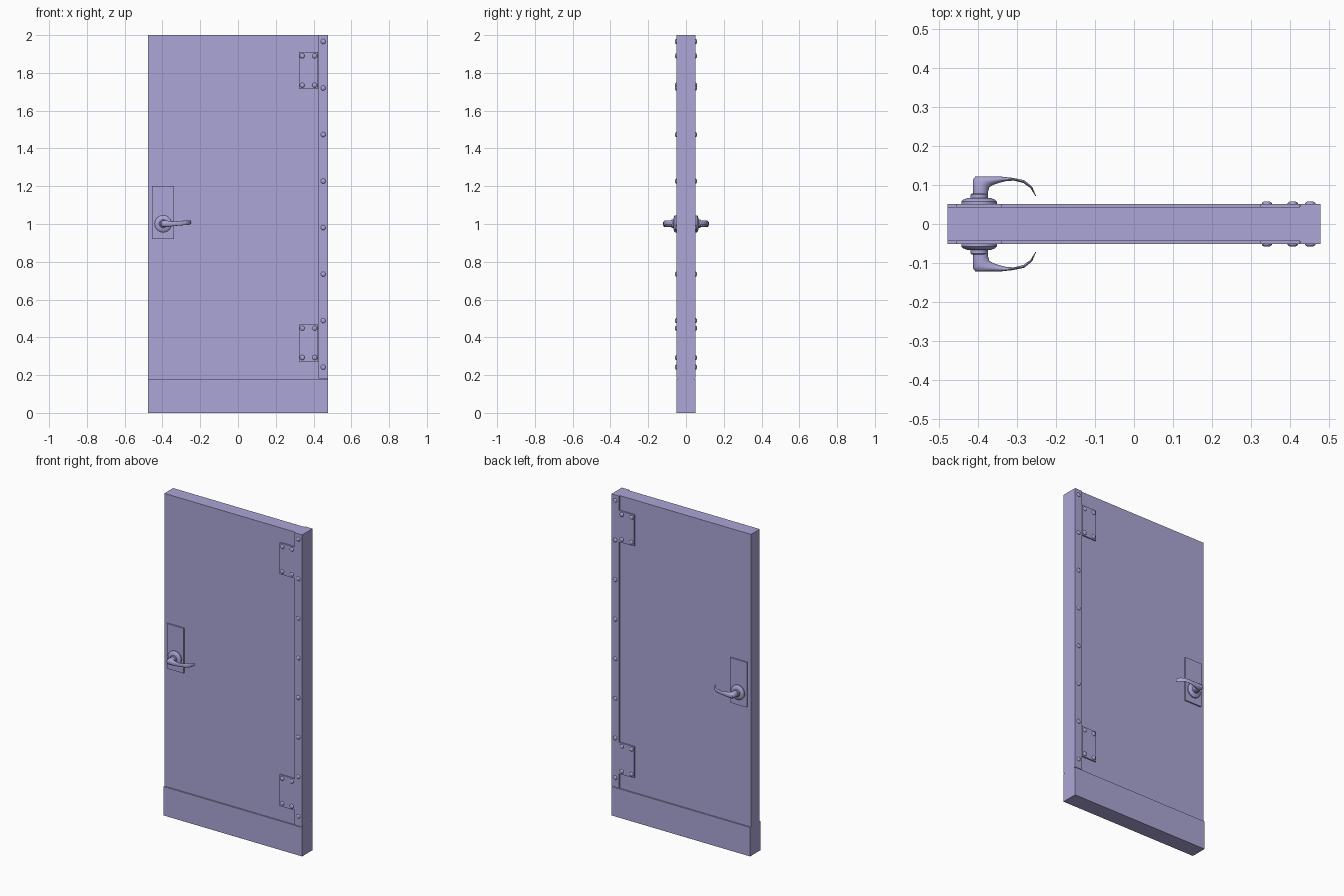
import bpy, bmesh, math
from mathutils import Vector

if "Cube" in bpy.data.objects:
    bpy.data.objects.remove(bpy.data.objects["Cube"])

FACE, SKIN = 0.043, 0.051   # half thickness of the slab, and with cover plates

paint = bpy.data.materials.new("violet_paint")
paint.diffuse_color = (0.41, 0.38, 0.67, 1)
paint.use_nodes = True
paint.node_tree.nodes["Principled BSDF"].inputs["Base Color"].default_value = paint.diffuse_color


def finish(name, bm, mirrored=True, smooth=None):
    bmesh.ops.recalc_face_normals(bm, faces=bm.faces)
    me = bpy.data.meshes.new(name)
    bm.to_mesh(me)
    bm.free()
    me.materials.append(paint)
    ob = bpy.data.objects.new(name, me)
    bpy.context.collection.objects.link(ob)
    if smooth:
        for p in me.polygons:
            p.use_smooth = True
        me.set_sharp_from_angle(angle=math.radians(smooth))
    if mirrored:
        mod = ob.modifiers.new("both_sides", 'MIRROR')
        mod.use_axis = (False, True, False)
        mod.use_mirror_merge = False
    return ob


def box(name, x0, x1, y0, y1, z0, z1, mirrored=True):
    bm = bmesh.new()
    bmesh.ops.create_cube(bm, size=1)
    for v in bm.verts:
        v.co = ((x0 + x1) / 2 + v.co.x * (x1 - x0),
                (y0 + y1) / 2 + v.co.y * (y1 - y0),
                (z0 + z1) / 2 + v.co.z * (z1 - z0))
    return finish(name, bm, mirrored)


def loft(bm, rings):
    loops = [[bm.verts.new(p) for p in r] for r in rings]
    n = len(loops[0])
    for a, b in zip(loops, loops[1:]):
        for i in range(n):
            bm.faces.new((a[i], a[(i + 1) % n], b[(i + 1) % n], b[i]))
    bm.faces.new(loops[0])
    bm.faces.new(loops[-1])


def lathe(bm, x, z, profile, n):
    # profile of (radius, distance from door centre), turned about the y axis
    angles = [2 * math.pi * i / n for i in range(n)]
    loft(bm, [[(x + r * math.cos(a), -d, z + r * math.sin(a)) for a in angles]
              for r, d in profile])


# Door slab and cover plates
box("door_slab", -0.477, 0.477, -FACE, FACE, 0, 2, mirrored=False)
box("kick_plate", -0.477, 0.477, -SKIN, -FACE, 0, 0.18)
box("hinge_strip", 0.425, 0.477, -SKIN, -FACE, 0.183, 2)
box("lock_plate", -0.454, -0.338, -SKIN, -FACE, 0.92, 1.20)
hinges = {"lower_hinge_plate": 0.273, "upper_hinge_plate": 1.715}
for name, z in hinges.items():
    box(name, 0.322, 0.424, -SKIN, -FACE, z, z + 0.195)

# Domed rivets along the strip and in the hinge plate corners
spots = [(0.451, 0.242 + 0.2463 * i) for i in range(8)]
spots += [(x, z + dz) for z in hinges.values()
          for x in (0.340, 0.406) for dz in (0.020, 0.175)]
bm = bmesh.new()
for x, z in spots:
    lathe(bm, x, z, [(0.013, SKIN - 0.002), (0.013, 0.053), (0.011, 0.0555),
                     (0.007, 0.0575), (0.002, 0.058)], 16)
finish("rivets", bm, smooth=50)

# Round rose and collar behind the lever
bm = bmesh.new()
lathe(bm, -0.396, 1.001, [(0.045, SKIN - 0.002), (0.045, 0.058), (0.041, 0.062),
                          (0.031, 0.066), (0.022, 0.067), (0.022, 0.075),
                          (0.019, 0.078)], 40)
finish("handle_rose", bm, smooth=35)

# Curved lever: outer x, y, inner x, y, centre z, half height
stations = [
    (-.412, .070, -.375, .070, 1.001, .018), (-.412, .092, -.373, .084, 1.001, .018),
    (-.412, .113, -.370, .094, 1.001, .018), (-.406, .1215, -.360, .100, 1.001, .018),
    (-.367, .122, -.343, .106, 1.001, .014), (-.338, .121, -.326, .110, 1.002, .012),
    (-.310, .118, -.307, .111, 1.004, .012), (-.281, .112, -.283, .105, 1.006, .012),
    (-.261, .096, -.265, .092, 1.007, .012), (-.250, .071, -.252, .071, 1.007, .010),
]
rings = []
for ox, oy, ix, iy, z, h in stations:
    o, i = Vector((ox, -oy, z)), Vector((ix, -iy, z))
    mid, half = (o + i) / 2, (o - i) / 2
    rings.append([mid + half * math.cos(a) + Vector((0, 0, h * math.sin(a)))
                  for a in (2 * math.pi * k / 20 for k in range(20))])
bm = bmesh.new()
loft(bm, rings)
finish("lever_handle", bm, smooth=50)
